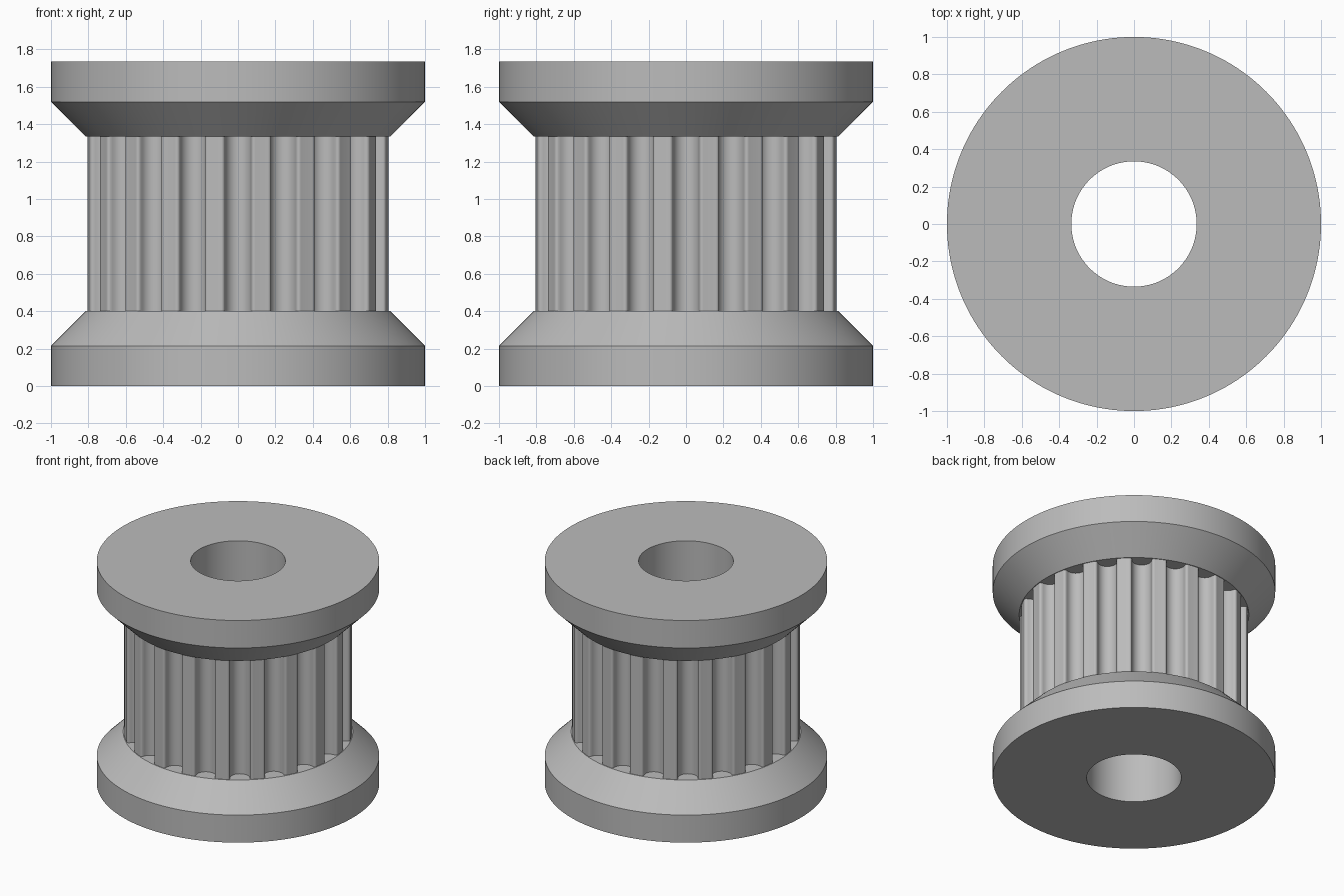
import bpy
import bmesh
from math import sin, cos, pi, radians
from mathutils import Vector

cube = bpy.data.objects.get("Cube")
if cube:
    bpy.data.objects.remove(cube)

TEETH = 20
SEGMENTS = 160
BORE, RIM, CORE = 0.335, 1.0, 0.808
HEIGHT, BAND, SHOULDER = 1.735, 0.215, 0.402

metal = bpy.data.materials.new("grey metal")
metal.use_nodes = True
GREY = (0.5, 0.5, 0.5, 1)
metal.diffuse_color = GREY
metal.node_tree.nodes["Principled BSDF"].inputs["Base Color"].default_value = GREY


def finish(name, bm, angle):
    bmesh.ops.recalc_face_normals(bm, faces=bm.faces)
    mesh = bpy.data.meshes.new(name)
    bm.to_mesh(mesh)
    bm.free()
    obj = bpy.data.objects.new(name, mesh)
    bpy.context.collection.objects.link(obj)
    mesh.materials.append(metal)
    bpy.ops.object.select_all(action="DESELECT")
    obj.select_set(True)
    bpy.context.view_layer.objects.active = obj
    bpy.ops.object.shade_smooth_by_angle(angle=radians(angle))
    return obj


def lathe(name, profile):
    """Spin a closed (radius, z) profile round the axis."""
    bm = bmesh.new()
    verts = [bm.verts.new((r, 0, z)) for r, z in profile]
    edges = [bm.edges.new((v, verts[i - 1])) for i, v in enumerate(verts)]
    bmesh.ops.spin(bm, geom=verts + edges, axis=(0, 0, 1), cent=(0, 0, 0),
                   angle=2 * pi, steps=SEGMENTS, use_merge=True)
    bmesh.ops.remove_doubles(bm, verts=bm.verts, dist=1e-5)
    return finish(name, bm, 30)


# Flanges: a flat band with a bevelled shoulder, mirrored top and bottom
flange = [(BORE, 0), (RIM, 0), (RIM, BAND), (CORE + 0.005, SHOULDER), (BORE, SHOULDER)]
lathe("bottom_flange", flange)
lathe("top_flange", [(r, HEIGHT - z) for r, z in flange])


# Toothed core: one pitch of groove and tooth, repeated round the axis
def groove_profile():
    """(sideways, radius) points across one round-bottomed groove."""
    round_r, depth, fillet = 0.07, 0.1, 0.018
    centre = CORE - depth + round_r
    half = [(round_r * sin(a), centre - round_r * cos(a))
            for a in (i * pi / 16 for i in range(9))]
    lip = round_r + fillet
    half += [(lip - fillet * cos(a), CORE - 0.004 - fillet + fillet * sin(a))
             for a in (i * pi / 8 for i in range(1, 5))]
    return [(-s, r) for s, r in reversed(half[1:])] + half


def wall(bm, points):
    """Upright closed wall between the two shoulders."""
    rings = [[bm.verts.new((p.x, p.y, z)) for p in points]
             for z in (SHOULDER, HEIGHT - SHOULDER)]
    for i in range(len(points)):
        bm.faces.new((rings[0][i - 1], rings[0][i], rings[1][i], rings[1][i - 1]))


pitch = 2 * pi / TEETH
groove = groove_profile()
outline = []
for t in range(TEETH):
    mid = t * pitch
    out, side = Vector((cos(mid), sin(mid))), Vector((-sin(mid), cos(mid)))
    outline += [out * r + side * s for s, r in groove]
    # crown of the tooth
    outline += [Vector((cos(a), sin(a))) * CORE
                for a in (mid + pitch * f for f in (0.37, 0.5, 0.63))]

bm = bmesh.new()
wall(bm, outline)
finish("toothed_core", bm, 40)

# Bore lining between the flanges
bm = bmesh.new()
wall(bm, [Vector((cos(a), sin(a))) * BORE
          for a in (2 * pi * i / SEGMENTS for i in range(SEGMENTS))])
for face in bm.faces:
    face.normal_flip()
lining = finish("bore_lining", bm, 30)
lining.data.flip_normals()
